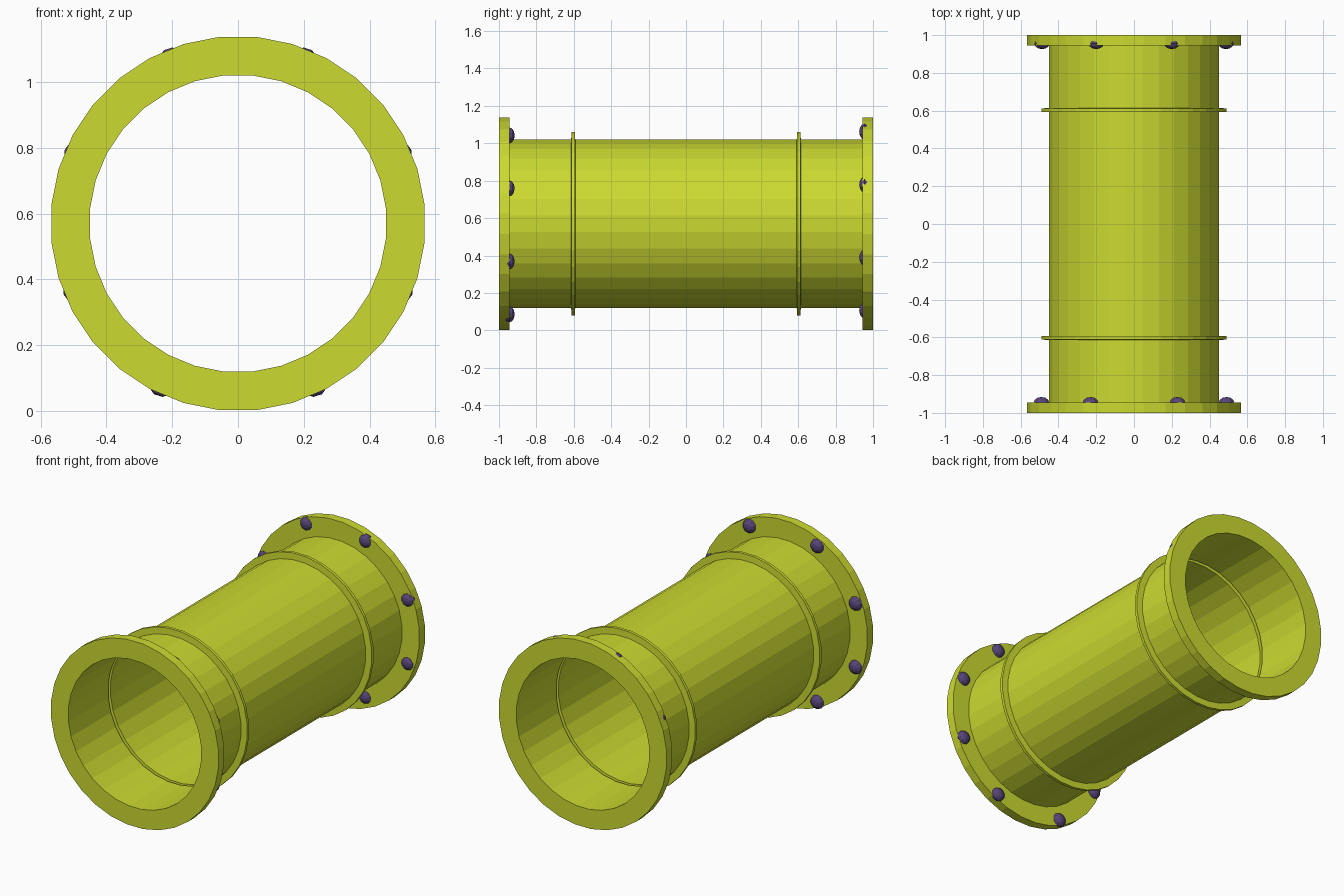
import bpy, bmesh, math

if "Cube" in bpy.data.objects:
    bpy.data.objects.remove(bpy.data.objects["Cube"])

SIDES = 32
ZC = 0.57          # height of the pipe axis


def material(name, color):
    m = bpy.data.materials.new(name)
    m.diffuse_color = color
    m.use_nodes = True
    m.node_tree.nodes["Principled BSDF"].inputs["Base Color"].default_value = m.diffuse_color
    return m


green = material("lime_paint", (0.6, 0.7, 0.03, 1))
purple = material("purple_bolt", (0.1, 0.06, 0.2, 1))


def finish(bm, name, mat):
    mesh = bpy.data.meshes.new(name)
    bm.to_mesh(mesh)
    bm.free()
    mesh.materials.append(mat)
    obj = bpy.data.objects.new(name, mesh)
    bpy.context.collection.objects.link(obj)
    return obj


def revolve(name, profile, mat):
    """Sweep (radius, y) points, listed from -y to +y, around the pipe axis."""
    bm = bmesh.new()
    rings = []
    for i in range(SIDES):
        a = 2 * math.pi * (i + 0.5) / SIDES
        rings.append([bm.verts.new((r * math.cos(a), y, ZC + r * math.sin(a)))
                      for r, y in profile])
    for i in range(SIDES):
        a, b = rings[i], rings[(i + 1) % SIDES]
        for k in range(len(profile) - 1):
            bm.faces.new((a[k], a[k + 1], b[k + 1], b[k]))
    return finish(bm, name, mat)


# Thin pipe wall with two raised ribs that are grooves on the inside
R, RIB = 0.452, 0.492
profile = [(R, -1.0)]
for y in (-0.603, 0.603):
    profile += [(R, y - 0.011), (RIB, y - 0.009), (RIB, y + 0.009), (R, y + 0.011)]
profile.append((R, 1.0))
revolve("pipe_wall", profile, green)

# End flanges
FLANGE = 0.57
revolve("front_flange", [(R, -1.0), (FLANGE, -1.0), (FLANGE, -0.945), (R, -0.945)], green)
revolve("back_flange", [(R, 0.945), (FLANGE, 0.945), (FLANGE, 1.0), (R, 1.0)], green)


def bolt_ring(name, y, zc, near, far):
    """Eight flattened round bolt heads on the inner face of a flange."""
    bm = bmesh.new()
    for sx in (-1, 1):
        for sz in (-1, 1):
            for x, z in ((near, 0.478), (far, 0.195)):
                new = bmesh.ops.create_uvsphere(bm, u_segments=10, v_segments=6,
                                                radius=1)["verts"]
                for v in new:
                    cx, cy, cz = v.co
                    v.co = (sx * x + 0.043 * cx, y + 0.029 * cz,
                            zc + sz * z - 0.043 * cy)
    return finish(bm, name, purple)


bolt_ring("front_bolts", -0.945, 0.564, 0.23, 0.49)
bolt_ring("back_bolts", 0.955, 0.584, 0.20, 0.487)
